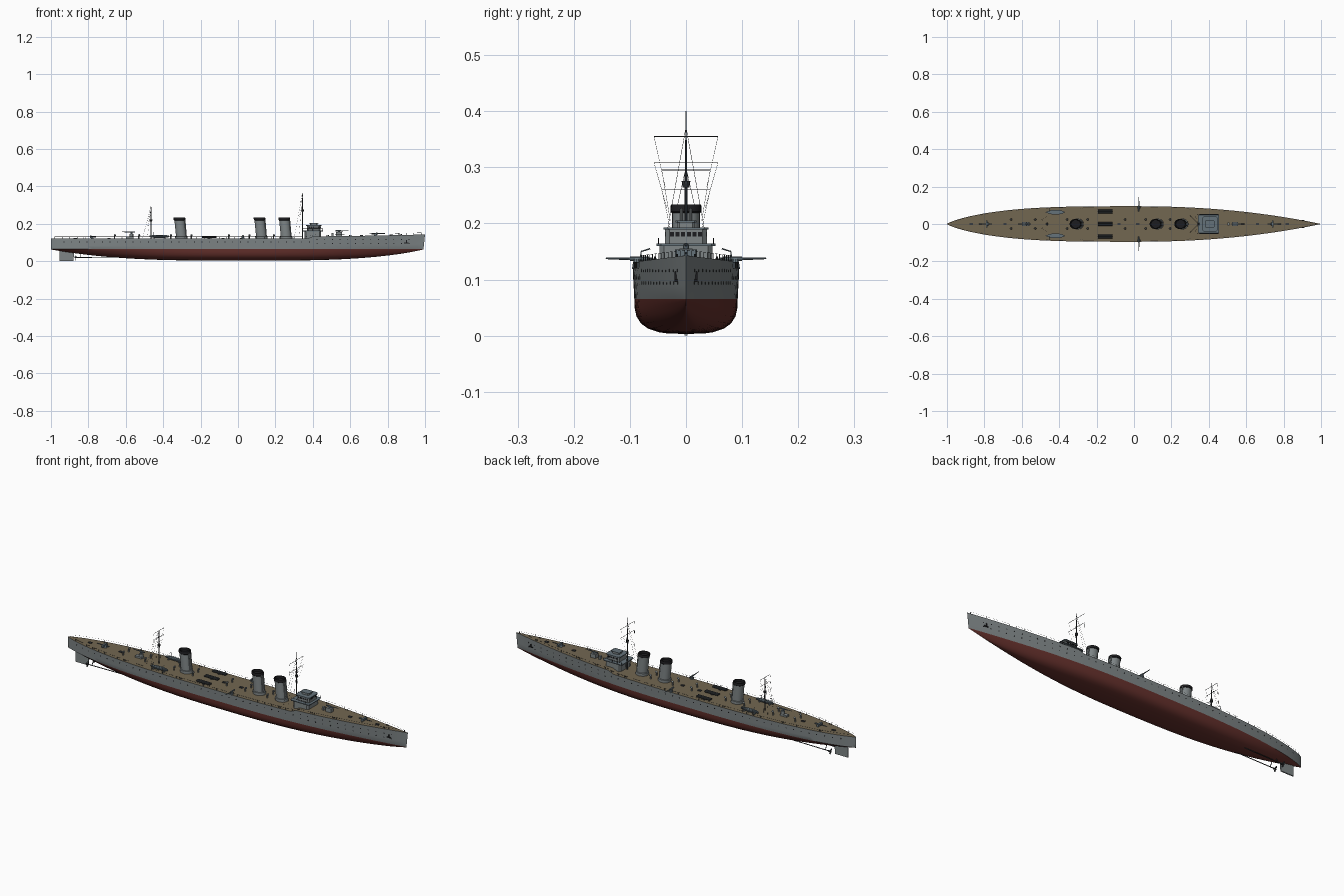
import bpy, bmesh, math
from mathutils import Vector, Matrix

if "Cube" in bpy.data.objects:
    bpy.data.objects.remove(bpy.data.objects["Cube"])

def mat(name, c):
    m = bpy.data.materials.new(name)
    m.diffuse_color = (*c, 1)
    m.use_nodes = True
    m.node_tree.nodes["Principled BSDF"].inputs["Base Color"].default_value = m.diffuse_color
    return m

GREY = mat("hull grey", (0.21, 0.235, 0.24))
RED = mat("bottom red", (0.13, 0.03, 0.025))
TAN = mat("deck planks", (0.17, 0.135, 0.083))
BLACK = mat("soot black", (0.012, 0.012, 0.014))
BLUE = mat("superstructure grey", (0.13, 0.17, 0.195))
DARK = mat("dark metal", (0.04, 0.045, 0.05))

def finish(bm, name, mats):
    bmesh.ops.recalc_face_normals(bm, faces=bm.faces)
    me = bpy.data.meshes.new(name)
    bm.to_mesh(me)
    bm.free()
    ob = bpy.data.objects.new(name, me)
    bpy.context.collection.objects.link(ob)
    for m in mats:
        me.materials.append(m)
    bpy.ops.object.select_all(action='DESELECT')
    ob.select_set(True)
    bpy.context.view_layer.objects.active = ob
    bpy.ops.object.shade_smooth_by_angle(angle=math.radians(35))
    return ob

def rod(bm, a, b, r, r2=None, n=8):
    a, b = Vector(a), Vector(b)
    d = b - a
    m = Matrix.Translation((a + b) / 2) @ d.to_track_quat('Z', 'Y').to_matrix().to_4x4()
    bmesh.ops.create_cone(bm, cap_ends=True, segments=n, radius1=r,
                          radius2=r if r2 is None else r2, depth=d.length, matrix=m)

def box(bm, x0, x1, y0, y1, z0, z1):
    m = Matrix.Translation(((x0 + x1) / 2, (y0 + y1) / 2, (z0 + z1) / 2))
    bmesh.ops.create_cube(bm, size=1, matrix=m @ Matrix.Diagonal((x1 - x0, y1 - y0, z1 - z0, 1)))

def loft(bm, rings, cap=True, mi=0):
    vs = [[bm.verts.new(p) for p in r] for r in rings]
    n = len(vs[0])
    for a, b in zip(vs, vs[1:]):
        for i in range(n):
            bm.faces.new((a[i], a[(i + 1) % n], b[(i + 1) % n], b[i])).material_index = mi
    if cap:
        bm.faces.new(vs[0]).material_index = mi
        bm.faces.new(vs[-1]).material_index = mi

# Hull form
WL = 0.065
def beam(x):
    u = min(abs(x), 0.9995)
    return 0.095 * (1 - u ** 2.2) if x > 0 else 0.095 * (1 - u ** 3.3) ** 0.8
def keel(x):
    return 0.003 + 0.06 * abs(x) ** (3.5 if x > 0 else 3)
def deck(x):
    if x < 0.4:
        return 0.121 + 0.012 * max(0, (x - 0.37) / 0.03)
    return 0.133 + 0.01 * ((x - 0.4) / 0.6) ** 1.5
def side(x, z):
    t = max(0, (z - WL) / (deck(x) - WL))
    k = 0.12 + 0.25 * max(0, x) ** 3 - 0.09
    return beam(x) * (1 - k * (1 - t))

bm = bmesh.new()
xs = sorted(set([-math.cos(math.pi * i / 64) for i in range(65)] + [0.37, 0.4]))
rows = []
for x in xs:
    w, k, half = abs(x) ** 2.5, keel(x), []
    for s in (0, .015, .05, .15, .3, .5, .75, 1):
        f = (1 - w) * (1 - (1 - s) ** 3) ** (1 / 3) + w * s ** 0.8
        half.append((side(x, WL) * f, k + (WL - k) * s))
    for t in (.33, .67, 1):
        z = WL + (deck(x) - WL) * t
        half.append((side(x, z), z))
    ring = [(-y, z) for y, z in half[::-1]] + half[1:]
    rake = 0.015 * max(0, (x - 0.9) / 0.1)
    rows.append([bm.verts.new((x - rake * (1 - z / deck(x)), y, z)) for y, z in ring])
n = len(rows[0])
for a, b in zip(rows, rows[1:]):
    for i in range(n):
        f = bm.faces.new((a[i], a[(i + 1) % n], b[(i + 1) % n], b[i]))
        f.material_index = 2 if i == n - 1 else (1 if f.calc_center_median().z < WL else 0)
bm.faces.new(rows[0])
bm.faces.new(rows[-1])
finish(bm, "hull", [GREY, RED, TAN])

# Portholes
bm = bmesh.new()
for sy in (-1, 1):
    for i in range(46):
        x = -0.93 + i * 0.041
        for z in ((0.103,) if x < 0.42 else (0.094, 0.116)):
            y = side(x, z) * sy
            rod(bm, (x, y - 0.001 * sy, z), (x, y + 0.0006 * sy, z), 0.0028, n=8)
    # Bow anchors
    y = side(0.9, 0.105) * sy
    box(bm, 0.897, 0.903, y - 0.003, y + 0.003, 0.098, 0.114)
    box(bm, 0.888, 0.912, y - 0.003, y + 0.003, 0.096, 0.101)
finish(bm, "portholes_and_anchors", [BLACK])

# Railings
bm = bmesh.new()
for sy in (-1, 1):
    prev = None
    for i in range(50):
        x = -0.98 + i * 0.04
        p = Vector((x, (beam(x) - 0.002) * sy, deck(x)))
        top = p + Vector((0, 0, 0.010))
        rod(bm, p, top, 0.0006, n=4)
        if prev:
            rod(bm, prev, top, 0.0003, n=4)
        prev = top
finish(bm, "railings", [DARK])

# Rudder, shafts and propellers
bm = bmesh.new()
loft(bm, [[(-0.955, -.003, 0), (-0.88, -.003, 0), (-0.88, .003, 0), (-0.955, .003, 0)],
          [(-0.955, -.003, .06), (-0.875, -.003, .06), (-0.875, .003, .06), (-0.955, .003, .06)]])
finish(bm, "rudder", [GREY])
bm = bmesh.new()
for sy in (-1, 1):
    y = 0.028 * sy
    rod(bm, (-0.875, y, 0.02), (-0.5, y, 0.023), 0.0022)
    rod(bm, (-0.875, y, 0.02), (-0.86, y, 0.02), 0.004)
    rod(bm, (-0.84, y, 0.02), (-0.84, y * 0.4, 0.052), 0.0018)
    for k in range(3):
        a = k * math.tau / 3 + 0.5
        c, s = math.cos(a), math.sin(a)
        loft(bm, [[(-0.868 + d * .002, y + r * c - q * s, 0.02 + r * s + q * c)
                   for r, q in ((.002, 0), (.01, .005), (.016, 0), (.01, -.005))] for d in (-1, 1)])
finish(bm, "propellers_and_shafts", [DARK])

# Funnels with black caps, raked aft
def funnel(x, name):
    bm = bmesh.new()
    def ring(z, r):
        return [(x + 0.003 - 0.1 * (z - 0.12) + r * 1.1 * math.cos(a), r * 0.97 * math.sin(a), z)
                for a in (i * math.tau / 24 for i in range(24))]
    loft(bm, [ring(.118, .03), ring(.135, .03), ring(.136, .0255), ring(.22, .0255)])
    loft(bm, [ring(.219, .0265), ring(.221, .0285), ring(.231, .0285), ring(.234, .027),
              ring(.234, .023), ring(.222, .022)], mi=1)
    for sy in (-1, 1):
        rod(bm, (x + 0.03, 0.008 * sy, 0.12), (x + 0.021, 0.008 * sy, 0.226), 0.0025)
    finish(bm, name, [GREY, BLACK])
for i, x in enumerate((0.255, 0.123, -0.305)):
    funnel(x, f"funnel_{i + 1}")

# Bridge: stacked houses with overhanging decks and windows
def slab(bm, x0, x1, h, z0, z1, c=0.008):
    pts = [(x0 + c, -h), (x1 - c, -h), (x1, -h + c), (x1, h - c), (x1 - c, h), (x0 + c, h), (x0, h - c), (x0, -h + c)]
    loft(bm, [[(x, y, z) for x, y in pts] for z in (z0, z1)])
bm = bmesh.new()
slab(bm, 0.355, 0.445, 0.047, 0.118, 0.162)
slab(bm, 0.37, 0.442, 0.037, 0.162, 0.19)
slab(bm, 0.385, 0.425, 0.016, 0.19, 0.203, 0.004)
finish(bm, "bridge_house", [GREY])
bm = bmesh.new()
slab(bm, 0.342, 0.455, 0.053, 0.160, 0.164)
slab(bm, 0.364, 0.447, 0.04, 0.189, 0.193)
slab(bm, 0.38, 0.43, 0.019, 0.202, 0.205, 0.004)
finish(bm, "bridge_decks", [BLUE])
bm = bmesh.new()
for i in range(6):
    y = -0.025 + i * 0.01
    box(bm, 0.441, 0.4428, y - .0035, y + .0035, 0.177, 0.185)
    x = 0.382 + i * 0.01
    for sy in (-1, 1):
        box(bm, x - .0035, x + .0035, 0.037 * sy - .0008, 0.037 * sy + .0008, 0.177, 0.185)
for sy in (-1, 1):
    for x in (0.344, 0.37, 0.4, 0.43, 0.453):
        rod(bm, (x, 0.049 * sy, 0.163), (x, 0.049 * sy, 0.174), 0.0006, n=4)
    rod(bm, (0.344, 0.049 * sy, 0.174), (0.453, 0.049 * sy, 0.174), 0.0005, n=4)
finish(bm, "bridge_windows_and_rails", [BLACK])

# Masts with yards, lookout and rigging
def mast(x, top, yards, foot, name):
    bm = bmesh.new()
    rod(bm, (x, 0, 0.118), (x, 0, top * 0.72), 0.0035, 0.0026)
    rod(bm, (x, 0, top * 0.7), (x, 0, top), 0.0022, 0.0007)
    rod(bm, (x, 0, top * 0.66), (x, 0, top * 0.69), 0.006, 0.008, 10)
    for z, h in yards:
        rod(bm, (x, -h, z), (x, h, z), 0.0009, n=5)
    for sy in (-1, 1):
        (z1, h1), (z2, h2) = yards
        rod(bm, (x, h1 * sy, z1), (x - 0.02, h2 * 0.65 * sy, z1 - 0.09), 0.0003, n=3)
        rod(bm, (x, h2 * sy, z2), (x - 0.02, h2 * 0.6 * sy, z2 - 0.08), 0.0003, n=3)
        for k in (0.02, 0.045):
            rod(bm, (x, 0, top * 0.93), (x - k, foot * sy, 0.122), 0.0004, n=3)
    finish(bm, name, [DARK])
mast(0.345, 0.4, ((0.355, 0.057), (0.308, 0.057)), 0.045, "foremast")
mast(-0.465, 0.322, ((0.295, 0.043), (0.26, 0.043)), 0.04, "mainmast")

# Guns: pedestal, shield and barrel turned by an angle
def gun(x, y, ang, name, h=0.014, size=1.0, shield=True):
    bm = bmesh.new()
    rod(bm, (0, 0, -0.002), (0, 0, h), 0.008 * size, 0.005 * size, 10)
    rod(bm, (-0.02 * size, 0, h), (0.012, 0, h), 0.0035 * size)
    rod(bm, (0.01, 0, h), (0.05 * size, 0, h + 0.001), 0.0024 * size, 0.0015 * size)
    if shield:
        loft(bm, [[(0.012, -.017, z0), (0.002, -.02, z0), (0.002, .02, z0), (0.012, .017, z0)]
                  for z0 in (h - 0.006, h + 0.006)])
    bmesh.ops.transform(bm, verts=bm.verts, matrix=Matrix.Translation((x, y, deck(x))) @ Matrix.Rotation(ang, 4, 'Z'))
    finish(bm, name, [BLUE])
gun(0.735, 0, 0, "bow_gun", 0.010)
gun(0.54, 0, 0, "forward_raised_gun", 0.028, shield=False)
gun(-0.57, 0, math.pi, "aft_raised_gun", 0.035, shield=False)
gun(-0.78, 0, math.pi, "stern_gun", 0.010)
for sy in (-1, 1):
    gun(0.026, 0.088 * sy, sy * math.pi / 2, "side_gun", 0.016, 1.1, False)

# Gun platforms and deckhouses
bm = bmesh.new()
box(bm, 0.525, 0.555, -.012, .012, 0.13, 0.155)
rod(bm, (-0.57, 0, 0.118), (-0.57, 0, 0.145), 0.010, n=12)
box(bm, -0.6, -0.56, -.01, .01, 0.118, 0.130)
box(bm, 0.5, 0.51, -.008, .008, 0.13, 0.15)
finish(bm, "gun_platforms", [GREY])

# Torpedo tubes
bm = bmesh.new()
for y in (-0.067, 0, 0.067):
    for d in (-.0055, .0055):
        rod(bm, (-0.192, y + d, 0.130), (-0.115, y + d, 0.130), 0.005, n=10)
    rod(bm, (-0.155, y, 0.118), (-0.155, y, 0.127), 0.008, n=12)
finish(bm, "torpedo_tubes", [DARK])

# Ship's boats with covers and davits
bm = bmesh.new()
for sy in (-1, 1):
    rings = []
    for i in range(13):
        u = -1 + i / 6
        w = 0.0125 * max(0.03, 1 - abs(u) ** 2.5)
        x, y = -0.42 + 0.052 * u, 0.063 * sy
        b = 0.124 + 0.005 * u * u
        rings.append([(x, y - w, .137), (x, y - w * .7, b + .003), (x, y, b),
                      (x, y + w * .7, b + .003), (x, y + w, .137), (x, y, .138)])
    loft(bm, rings)
    box(bm, -0.46, -0.38, 0.063 * sy - .003, 0.063 * sy + .003, 0.1375, 0.139)
    for x in (-0.45, -0.39):
        rod(bm, (x, 0.082 * sy, 0.118), (x, 0.08 * sy, 0.15), 0.0012, n=6)
        rod(bm, (x, 0.08 * sy, 0.15), (x, 0.064 * sy, 0.155), 0.0012, n=6)
        box(bm, x - .003, x + .003, 0.063 * sy - .007, 0.063 * sy + .007, 0.119, 0.126)
finish(bm, "boats", [BLUE])

# Ventilators, hatches and bollards
bm = bmesh.new()
for x in (0.19, 0.06, -0.05, -0.25, -0.36, -0.53, -0.66):
    for y in (-0.024, 0.024):
        rod(bm, (x, y, 0.119), (x, y, 0.138), 0.0035)
        rod(bm, (x - 0.003, y, 0.138), (x + 0.006, y, 0.141), 0.0035, 0.006, 10)
finish(bm, "ventilators", [GREY])
bm = bmesh.new()
for x in (0.66, 0.82, 0.02, -0.08, -0.69, -0.87):
    box(bm, x - .009, x + .009, -.006, .006, deck(x) - .001, deck(x) + .004)
for x in (0.87, 0.6, 0.48, 0.3, -0.28, -0.62, -0.82):
    for sy in (-1, 1):
        for d in (-.004, .004):
            y = (beam(x) - 0.009) * sy
            rod(bm, (x + d, y, deck(x) - .001), (x + d, y, deck(x) + .006), 0.0018)
finish(bm, "hatches_and_bollards", [DARK])
